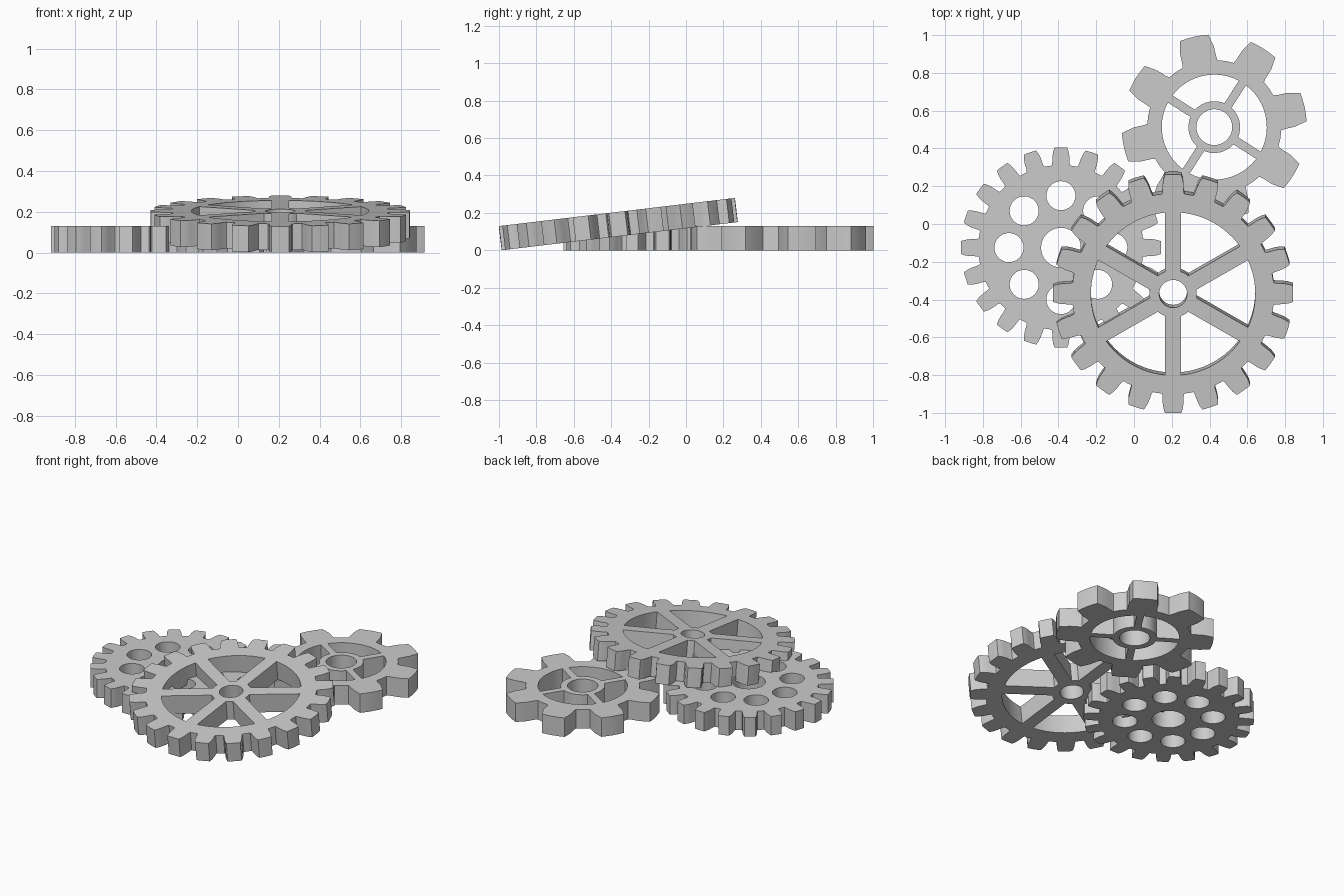
import bpy, bmesh
from math import pi, radians, sin, cos, asin

if "Cube" in bpy.data.objects:
    bpy.data.objects.remove(bpy.data.objects["Cube"])

THICK = 0.13


def polar(r, a):
    return (r * cos(a), r * sin(a))


def arc(r, a0, a1, n):
    return [polar(r, a0 + (a1 - a0) * i / n) for i in range(n + 1)]


def circle(r, n=40, x=0.0, y=0.0):
    return [(x + r * cos(2 * pi * i / n), y + r * sin(2 * pi * i / n)) for i in range(n)]


def toothed_outline(teeth, flank, phase):
    """flank: (radius, half angle in degrees) from root to tip of one tooth."""
    pts = []
    for k in range(teeth):
        c = radians(phase) + 2 * pi * k / teeth
        pts += [polar(r, c - radians(h)) for r, h in flank]
        tip, h = flank[-1]
        pts += arc(tip, c - radians(h), c + radians(h), 4)[1:-1]
        pts += [polar(r, c + radians(h)) for r, h in reversed(flank)]
        # root between this tooth and the next
        pts.append(polar(flank[0][0], c + pi / teeth))
    return pts


def spoke_windows(count, r_in, r_out, width, first):
    """Openings left between parallel-sided spokes; first = angle of one spoke."""
    wins = []
    for k in range(count):
        c = radians(first) + (2 * k + 1) * pi / count
        ho = pi / count - asin(width / 2 / r_out)
        hi = pi / count - asin(width / 2 / r_in)
        wins.append(arc(r_out, c - ho, c + ho, 12) + arc(r_in, c + hi, c - hi, 8))
    return wins


def make_gear(name, loops, location, tilt=0.0):
    cu = bpy.data.curves.new(name + "_profile", 'CURVE')
    cu.dimensions = '2D'
    cu.fill_mode = 'BOTH'
    cu.extrude = THICK / 2
    for pts in loops:
        sp = cu.splines.new('POLY')
        sp.points.add(len(pts) - 1)
        for p, (x, y) in zip(sp.points, pts):
            p.co = (x, y, 0, 1)
        sp.use_cyclic_u = True
    tmp = bpy.data.objects.new(name + "_profile", cu)
    bpy.context.collection.objects.link(tmp)
    dg = bpy.context.evaluated_depsgraph_get()
    me = bpy.data.meshes.new_from_object(tmp.evaluated_get(dg))
    bpy.data.objects.remove(tmp)

    bm = bmesh.new()
    bm.from_mesh(me)
    bmesh.ops.remove_doubles(bm, verts=bm.verts, dist=1e-5)
    bmesh.ops.recalc_face_normals(bm, faces=bm.faces)
    bm.to_mesh(me)
    bm.free()

    me.name = name
    ob = bpy.data.objects.new(name, me)
    bpy.context.collection.objects.link(ob)
    ob.location = location
    ob.rotation_euler = (radians(tilt), 0, 0)
    bpy.ops.object.select_all(action='DESELECT')
    ob.select_set(True)
    bpy.context.view_layer.objects.active = ob
    bpy.ops.object.shade_smooth_by_angle(angle=radians(25))
    return ob


# Left gear: 20 teeth, centre bore and a ring of eight round holes
flank = [(0.437, 6.4), (0.448, 5.9), (0.485, 5.3), (0.51, 4.6), (0.53, 3.7)]
loops = [toothed_outline(20, flank, 0), circle(0.105)]
loops += [circle(0.077, 32, *polar(0.275, k * pi / 4)) for k in range(8)]
make_gear("drilled_gear", loops, (-0.387, -0.125, THICK / 2))

# Back right gear: 8 chunky teeth, four thin spokes around a ring hub
flank = [(0.355, 15.5), (0.375, 14.2), (0.43, 12.3), (0.49, 9.0)]
loops = [toothed_outline(8, flank, 12.7), circle(0.095)]
loops += spoke_windows(4, 0.137, 0.278, 0.045, 57.5)
make_gear("chunky_gear", loops, (0.425, 0.513, THICK / 2))

# Large gear: 20 teeth, six spokes, leaning on the other two
flank = [(0.535, 6.4), (0.548, 5.9), (0.585, 5.4), (0.612, 4.8), (0.636, 3.9)]
loops = [toothed_outline(20, flank, 0), circle(0.074)]
loops += spoke_windows(6, 0.125, 0.435, 0.085, 30)
make_gear("leaning_gear", loops, (0.207, -0.362, 0.14), 6.8)
